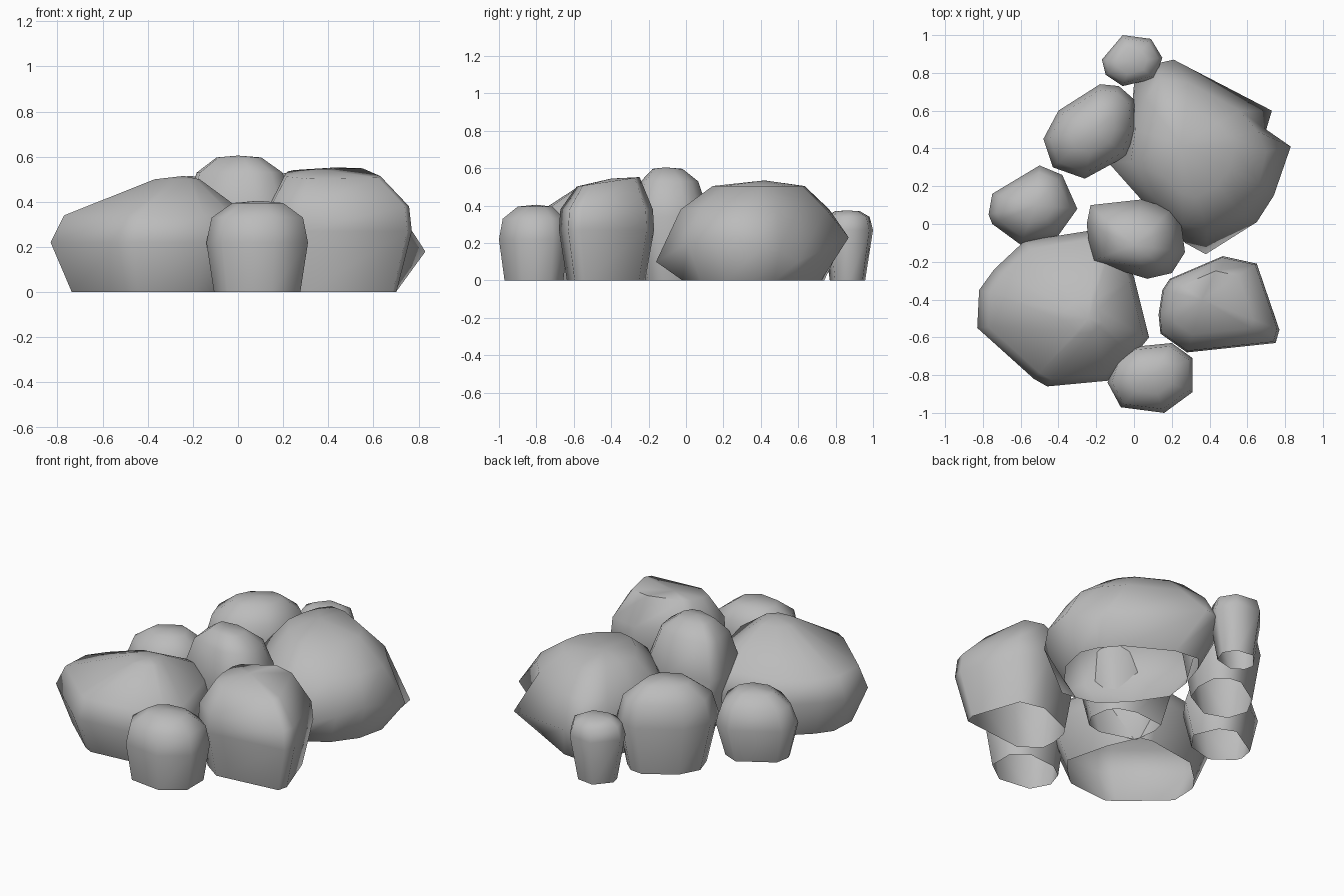
import bpy
import bmesh
from mathutils import Vector

default_cube = bpy.data.objects.get("Cube")
if default_cube:
    bpy.data.objects.remove(default_cube)

# One plain stone colour
stone = bpy.data.materials.new("stone_grey")
stone.use_nodes = True
stone_colour = (.5, .5, .5, 1)
stone.diffuse_color = stone_colour
stone.node_tree.nodes["Principled BSDF"].inputs["Base Color"].default_value = stone_colour


# Rock lofted through foot, belly, shoulder and crown rings, open underneath.
# Shoulder and crown are (scale, height) about the peak.
# An outline point may carry its own belly height.
def rock(name, outline, peak, base, belly, shoulder, crown, tip, lean=0, soften=0):
    corners = [Vector(point[:2]) for point in outline]
    heights = [point[2] if len(point) > 2 else belly for point in outline]
    count = len(corners)
    centre = sum(corners, Vector((0, 0))) / count
    summit = Vector(peak)
    rounded = [
        corners[i].lerp((corners[i - 1] + corners[(i + 1) % count]) / 2, soften)
        for i in range(count)
    ]
    mesh_builder = bmesh.new()

    def ring(pivot, scale, height, slope=0):
        vertices = []
        for corner in rounded:
            place = pivot + (corner - pivot) * scale
            rise = slope * (place.y - pivot.y)
            vertices.append(mesh_builder.verts.new((place.x, place.y, height + rise)))
        return vertices

    rings = [
        ring(centre, base, 0),
        [mesh_builder.verts.new((*corner, z)) for corner, z in zip(corners, heights)],
        ring(summit, *shoulder),
        ring(summit, *crown, slope=lean),
    ]
    for lower, upper in zip(rings, rings[1:]):
        for i in range(count):
            j = (i + 1) % count
            mesh_builder.faces.new((lower[i], lower[j], upper[j], upper[i]))

    # Low fan that closes the crown
    top = mesh_builder.verts.new((summit.x, summit.y, tip))
    last = rings[-1]
    for i in range(count):
        mesh_builder.faces.new((last[i], last[(i + 1) % count], top))

    mesh = bpy.data.meshes.new(name)
    mesh_builder.to_mesh(mesh)
    mesh_builder.free()
    mesh.materials.append(stone)
    rock_object = bpy.data.objects.new(name, mesh)
    bpy.context.collection.objects.link(rock_object)
    bpy.ops.object.select_all(action="DESELECT")
    rock_object.select_set(True)
    bpy.context.view_layer.objects.active = rock_object
    bpy.ops.object.shade_smooth_by_angle(angle=1.2)


# Outlines run counter-clockwise
rock("large_front_rock",
     [(-.82, -.35), (-.83, -.55), (-.53, -.82), (-.46, -.86), (-.14, -.83), (0, -.7),
      (.08, -.6), (0, -.28), (-.1, -.05), (-.2, -.03), (-.58, -.09), (-.74, -.24)],
     peak=(-.24, -.5), base=.8, belly=.22,
     shoulder=(.9, .34), crown=(.22, .5), tip=.515)

rock("large_back_rock",
     [(.21, .87), (.12, .85), (0, .74), (-.02, .5), (-.14, .33), (.1, .06), (.27, -.1, .17),
      (.38, -.16, .1), (.65, .01, .2), (.74, .15), (.83, .41, .18), (.7, .5, .16),
      (.73, .6, .1)],
     peak=(.25, .42), base=.8, belly=.23,
     shoulder=(.84, .38), crown=(.52, .505), tip=.535, soften=.4)

rock("centre_rock",
     [(-.25, 0), (-.23, -.2), (.07, -.29), (.2, -.26), (.27, -.15), (.25, 0),
      (.2, .08), (.04, .13), (-.23, .1)],
     peak=(0, -.11), base=.7, belly=.34,
     shoulder=(.73, .53), crown=(.38, .597), tip=.605)

rock("block_rock",
     [(.15, -.35), (.13, -.48), (.14, -.58), (.28, -.68), (.75, -.63), (.77, -.56),
      (.65, -.21), (.47, -.17), (.19, -.29)],
     peak=(.36, -.4), base=.82, belly=.27,
     shoulder=(.97, .38), crown=(.66, .53), tip=.545, lean=.15)

rock("small_front_rock",
     [(-.14, -.84), (-.07, -.97), (.16, -1), (.31, -.89), (.31, -.71), (.2, -.63),
      (0, -.65), (-.1, -.72)],
     peak=(.09, -.8), base=.85, belly=.22,
     shoulder=(.9, .33), crown=(.5, .395), tip=.405)

rock("small_side_rock",
     [(-.77, .05), (-.75, 0), (-.6, -.11), (-.4, -.06), (-.3, .08), (-.38, .26),
      (-.5, .31), (-.75, .16)],
     peak=(-.52, .1), base=.78, belly=.2,
     shoulder=(.83, .31), crown=(.45, .375), tip=.385)

rock("medium_back_rock",
     [(-.48, .45), (-.43, .3), (-.26, .24), (-.04, .36), (.01, .5), (0, .66),
      (-.08, .73), (-.18, .74), (-.4, .6)],
     peak=(-.21, .5), base=.78, belly=.29,
     shoulder=(.87, .42), crown=(.48, .5), tip=.515)

rock("small_back_rock",
     [(-.17, .87), (-.15, .79), (-.06, .73), (.11, .77), (.15, .88), (.09, .98), (-.06, 1)],
     peak=(-.01, .86), base=.7, belly=.27,
     shoulder=(.87, .34), crown=(.5, .37), tip=.375)
